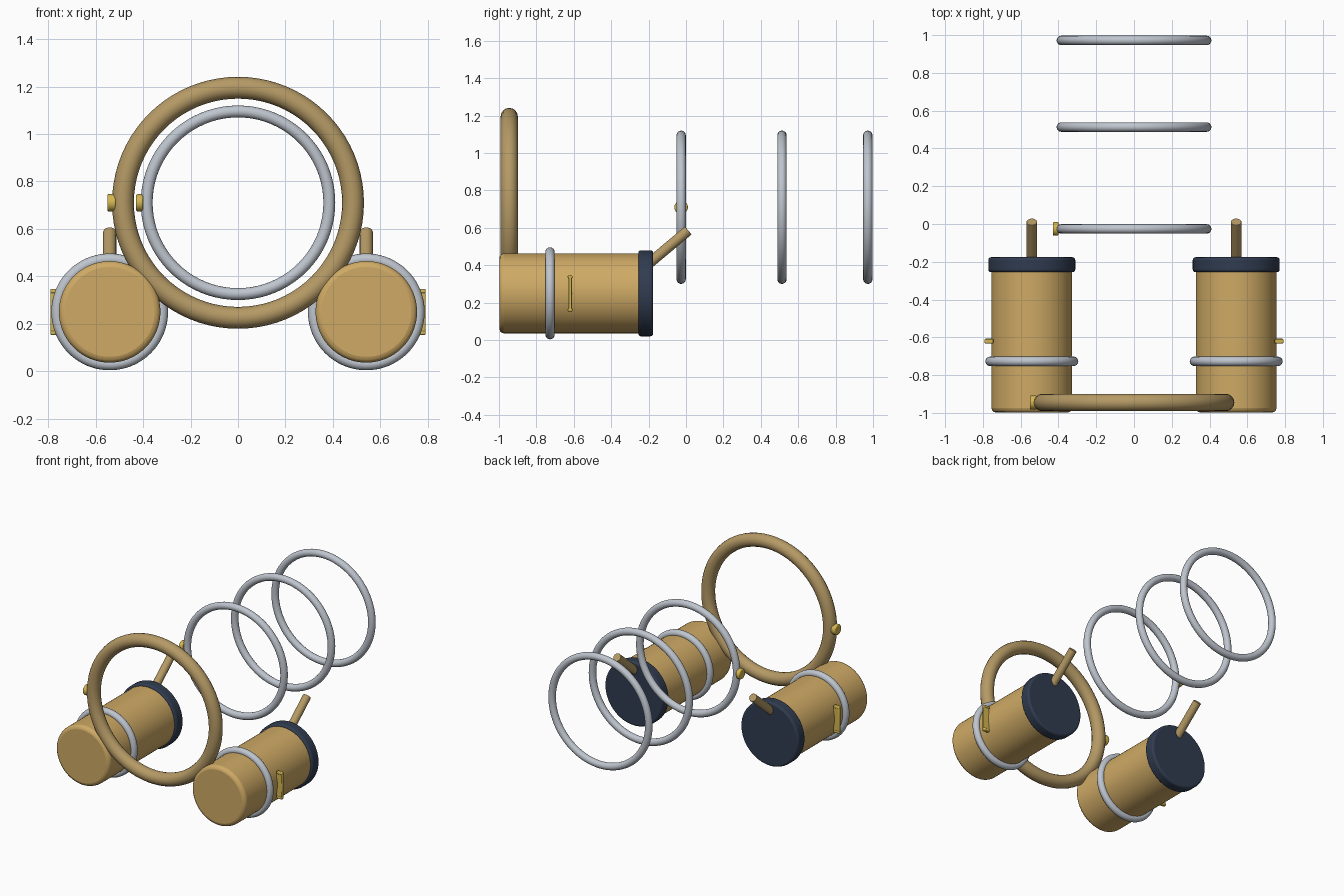
import bpy
from math import radians, pi
from mathutils import Vector

if "Cube" in bpy.data.objects:
    bpy.data.objects.remove(bpy.data.objects["Cube"])


def material(name, rgb):
    m = bpy.data.materials.new(name)
    m.diffuse_color = (*rgb, 1)
    m.use_nodes = True
    m.node_tree.nodes["Principled BSDF"].inputs["Base Color"].default_value = m.diffuse_color
    return m


gold = material("gold", (0.62, 0.40, 0.13))
bronze = material("bronze", (0.46, 0.32, 0.13))
silver = material("silver", (0.52, 0.56, 0.62))
navy = material("navy", (0.03, 0.045, 0.08))
brass = material("brass", (0.66, 0.47, 0.08))


def finish(name, mat, bevel=0, segments=3):
    ob = bpy.context.object
    ob.name = name
    ob.data.materials.append(mat)
    bpy.ops.object.transform_apply(location=False, rotation=True, scale=True)
    if bevel:
        b = ob.modifiers.new("bevel", 'BEVEL')
        b.width, b.segments, b.limit_method = bevel, segments, 'ANGLE'
        b.angle_limit = radians(40)
    bpy.ops.object.shade_smooth_by_angle(angle=radians(40))
    return ob


def ring(name, loc, major, minor, mat):
    bpy.ops.mesh.primitive_torus_add(
        location=loc, rotation=(pi / 2, 0, 0), major_radius=major,
        minor_radius=minor, major_segments=80, minor_segments=16)
    return finish(name, mat)


def rod(name, start, end, radius, mat, bevel=0, verts=64):
    a, b = Vector(start), Vector(end)
    bpy.ops.mesh.primitive_cylinder_add(
        vertices=verts, radius=radius, depth=(b - a).length, location=(a + b) / 2,
        rotation=(b - a).to_track_quat('Z', 'Y').to_euler())
    return finish(name, mat, bevel)


def box(name, loc, size, mat, bevel):
    bpy.ops.mesh.primitive_cube_add(size=1, location=loc)
    bpy.context.object.scale = size
    return finish(name, mat, bevel, 2)


# Large front ring and the three hoops floating behind it
HZ = 0.71
ring("front_ring", (0, -0.945, HZ), 0.485, 0.046, bronze)
for i, y in enumerate((-0.026, 0.513, 0.972)):
    ring(f"hoop_{i + 1}", (0, y, HZ), 0.385, 0.025, silver)

# Side studs on the front ring and first hoop
rod("front_ring_stud", (-0.55, -0.945, HZ), (-0.515, -0.945, HZ), 0.037, brass, 0.006, 32)
rod("hoop_stud", (-0.43, -0.026, HZ), (-0.40, -0.026, HZ), 0.036, brass, 0.006, 32)

# Pair of canisters
CZ = 0.25
for side, s in (("left", -1), ("right", 1)):
    x = 0.541 * s
    rod(f"{side}_canister", (x, -0.998, CZ), (x, -0.22, CZ), 0.214, gold, 0.025)
    rod(f"{side}_cap", (x, -0.255, CZ), (x, -0.176, CZ), 0.23, navy, 0.014)
    ring(f"{side}_band", (x, -0.727, CZ), 0.221, 0.025, silver)
    rod(f"{side}_spout", (x, -0.21, 0.40), (x, 0.012, 0.586), 0.028, bronze, 0.003, 32)
    # Upright clasp with slightly wider ends
    box(f"{side}_clasp", (0.768 * s, -0.62, CZ), (0.046, 0.019, 0.19), brass, 0.005)
    for end, dz in (("lower", -0.088), ("upper", 0.088)):
        box(f"{side}_clasp_{end}_end", (0.768 * s, -0.62, CZ + dz),
            (0.046, 0.025, 0.018), brass, 0.005)
